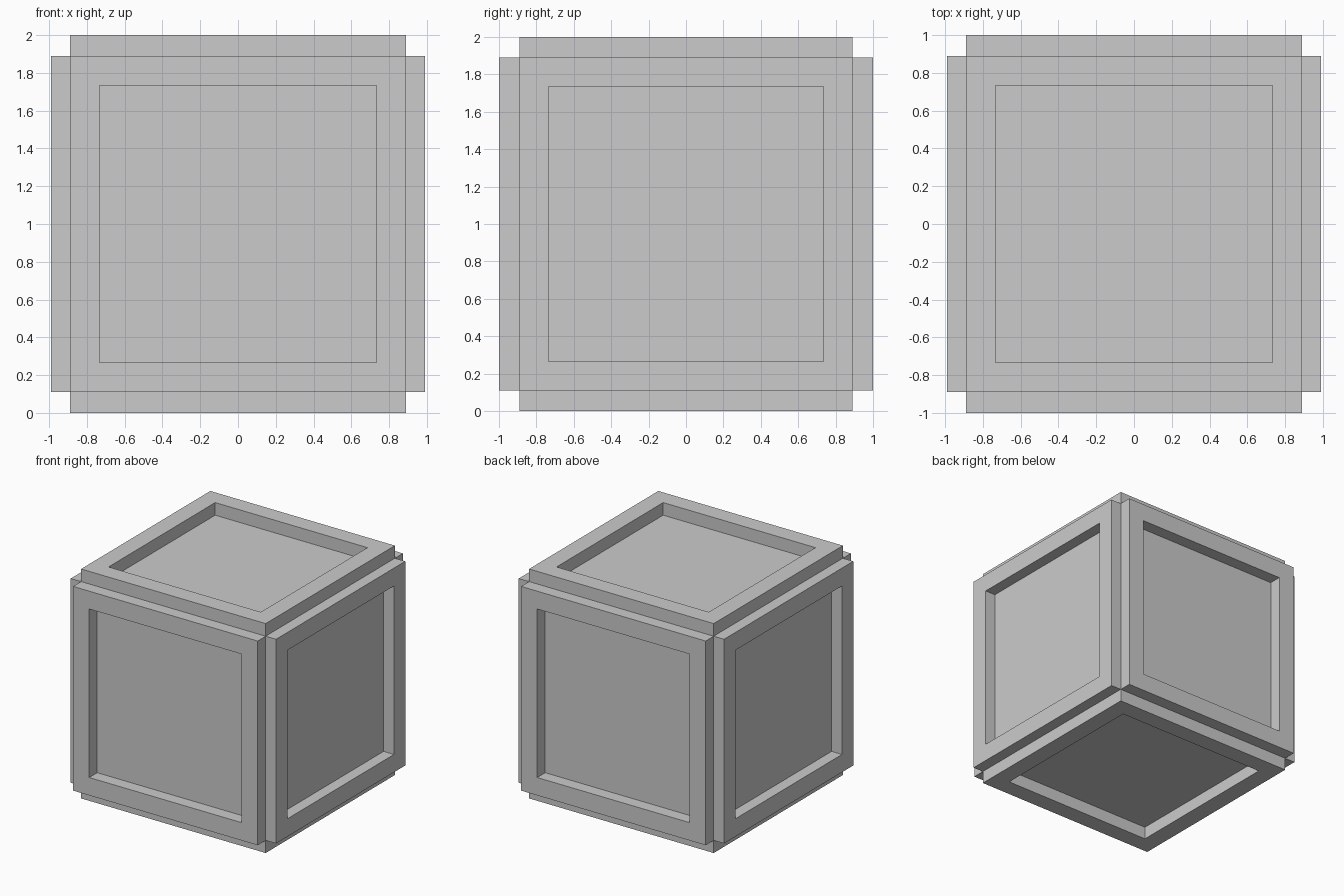
import bpy
import bmesh
from mathutils import Matrix, Vector

CORE = 0.89      # half size of the inner block
BORDER = 0.22    # width of each raised frame
REACH = Vector((0.99, 1.0, 1.0))  # outer half size along each axis

default_cube = bpy.data.objects.get("Cube")
if default_cube:
    bpy.data.objects.remove(default_cube, do_unlink=True)

# Single plain colour
grey = bpy.data.materials.new("light_grey")
grey.use_nodes = True
colour = (0.6, 0.6, 0.6, 1.0)
grey.diffuse_color = colour
grey.node_tree.nodes["Principled BSDF"].inputs["Base Color"].default_value = colour

# Inner block
bm = bmesh.new()
bmesh.ops.create_cube(bm, size=2 * CORE, matrix=Matrix.Translation((0, 0, 1)))
bm.normal_update()

# Raised square frame around a recessed panel on every side
for panel in list(bm.faces):
    normal = panel.normal.copy()
    reach = sum(abs(n) * r for n, r in zip(normal, REACH))
    border = bmesh.ops.inset_individual(bm, faces=[panel], thickness=BORDER)["faces"]
    raised = bmesh.ops.extrude_face_region(bm, geom=border)["geom"]
    bmesh.ops.delete(bm, geom=[f for f in border if f.is_valid], context="FACES_ONLY")
    verts = [v for v in raised if isinstance(v, bmesh.types.BMVert)]
    bmesh.ops.translate(bm, verts=verts, vec=normal * (reach - CORE))

bmesh.ops.recalc_face_normals(bm, faces=bm.faces[:])
mesh = bpy.data.meshes.new("framed_crate")
bm.to_mesh(mesh)
bm.free()
mesh.materials.append(grey)
crate = bpy.data.objects.new("framed_crate", mesh)
bpy.context.collection.objects.link(crate)
